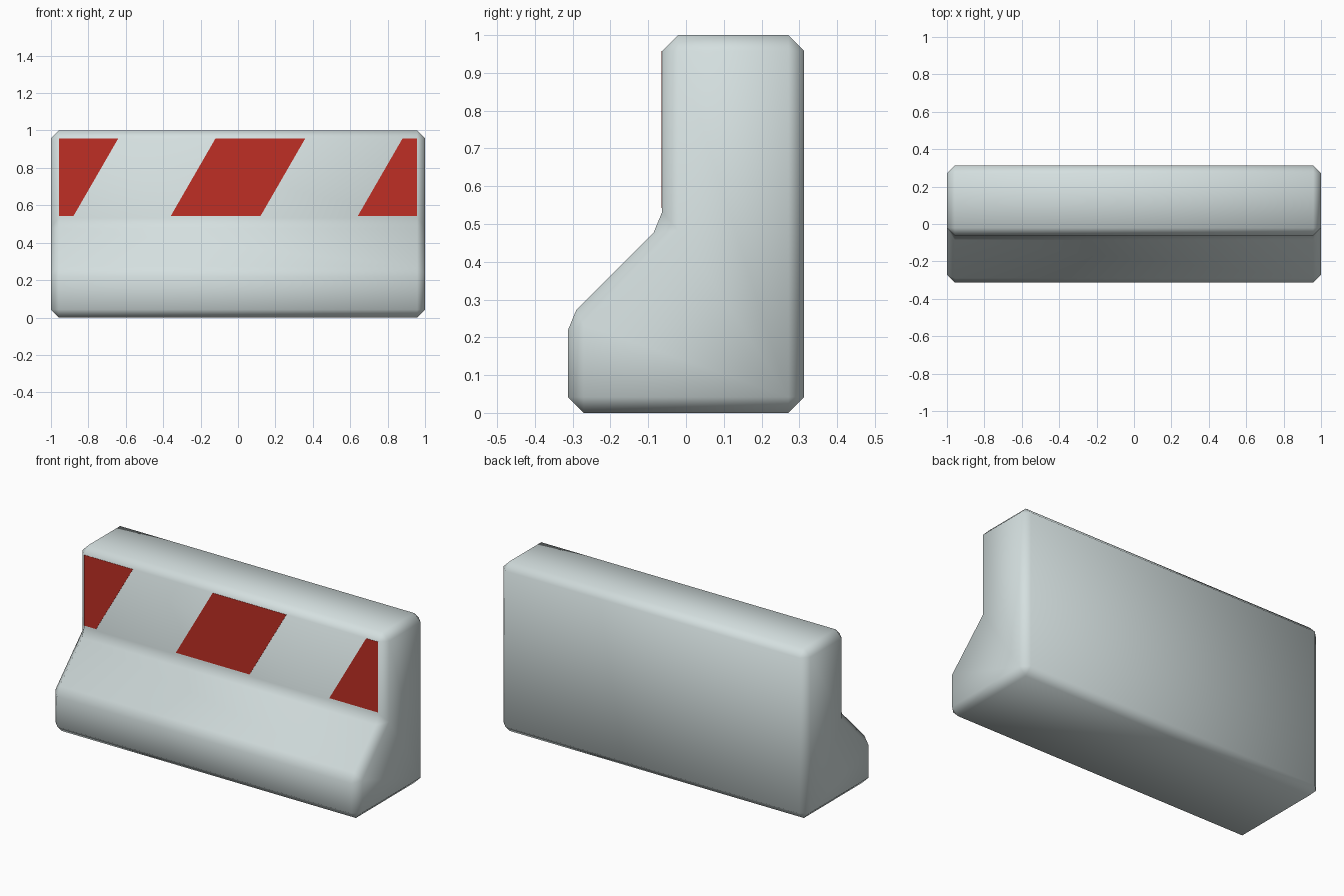
import bpy, bmesh

if "Cube" in bpy.data.objects:
    bpy.data.objects.remove(bpy.data.objects["Cube"])


def material(name, rgb):
    m = bpy.data.materials.new(name)
    m.diffuse_color = (*rgb, 1)
    m.use_nodes = True
    m.node_tree.nodes["Principled BSDF"].inputs["Base Color"].default_value = m.diffuse_color
    return m


def make_object(name, bm, mat):
    bmesh.ops.recalc_face_normals(bm, faces=bm.faces)
    mesh = bpy.data.meshes.new(name)
    bm.to_mesh(mesh)
    bm.free()
    mesh.materials.append(mat)
    obj = bpy.data.objects.new(name, mesh)
    bpy.context.collection.objects.link(obj)
    return obj


def prism(bm, points, offset):
    """Closed solid: a polygon swept along an offset."""
    face = bm.faces.new([bm.verts.new(p) for p in points])
    ext = bmesh.ops.extrude_face_region(bm, geom=[face], use_keep_orig=True)
    verts = [g for g in ext["geom"] if isinstance(g, bmesh.types.BMVert)]
    bmesh.ops.translate(bm, verts=verts, vec=offset)


concrete = material("pale concrete", (0.66, 0.74, 0.74))
red = material("warning red", (0.52, 0.028, 0.018))

# Barrier body: side profile swept along x, with softly shaded chamfers
profile = [(-0.313, 0), (0.313, 0), (0.313, 1), (-0.063, 1), (-0.063, 0.5), (-0.313, 0.25)]
bm = bmesh.new()
prism(bm, [(-1, y, z) for y, z in profile], (2, 0, 0))
body = make_object("barrier_body", bm, concrete)
body.data.shade_smooth()
bevel = body.modifiers.new("chamfer", "BEVEL")
bevel.offset_type = 'WIDTH'
bevel.width = 0.0594
bevel.segments = 1
bevel.limit_method = 'ANGLE'

# Slanted warning stripes: thin plates clipped to the flat upper front face
Z0, Z1, EDGE, LEAN, HALF = 0.542, 0.958, 0.957, 0.12, 0.24
for i, side in ((-1, "left"), (0, "middle"), (1, "right")):
    bm = bmesh.new()
    corners = [(i - LEAN - HALF, Z0), (i - LEAN + HALF, Z0),
               (i + LEAN + HALF, Z1), (i + LEAN - HALF, Z1)]
    prism(bm, [(max(-EDGE, min(EDGE, x)), -0.0645, z) for x, z in corners], (0, 0.003, 0))
    make_object("stripe_" + side, bm, red)
